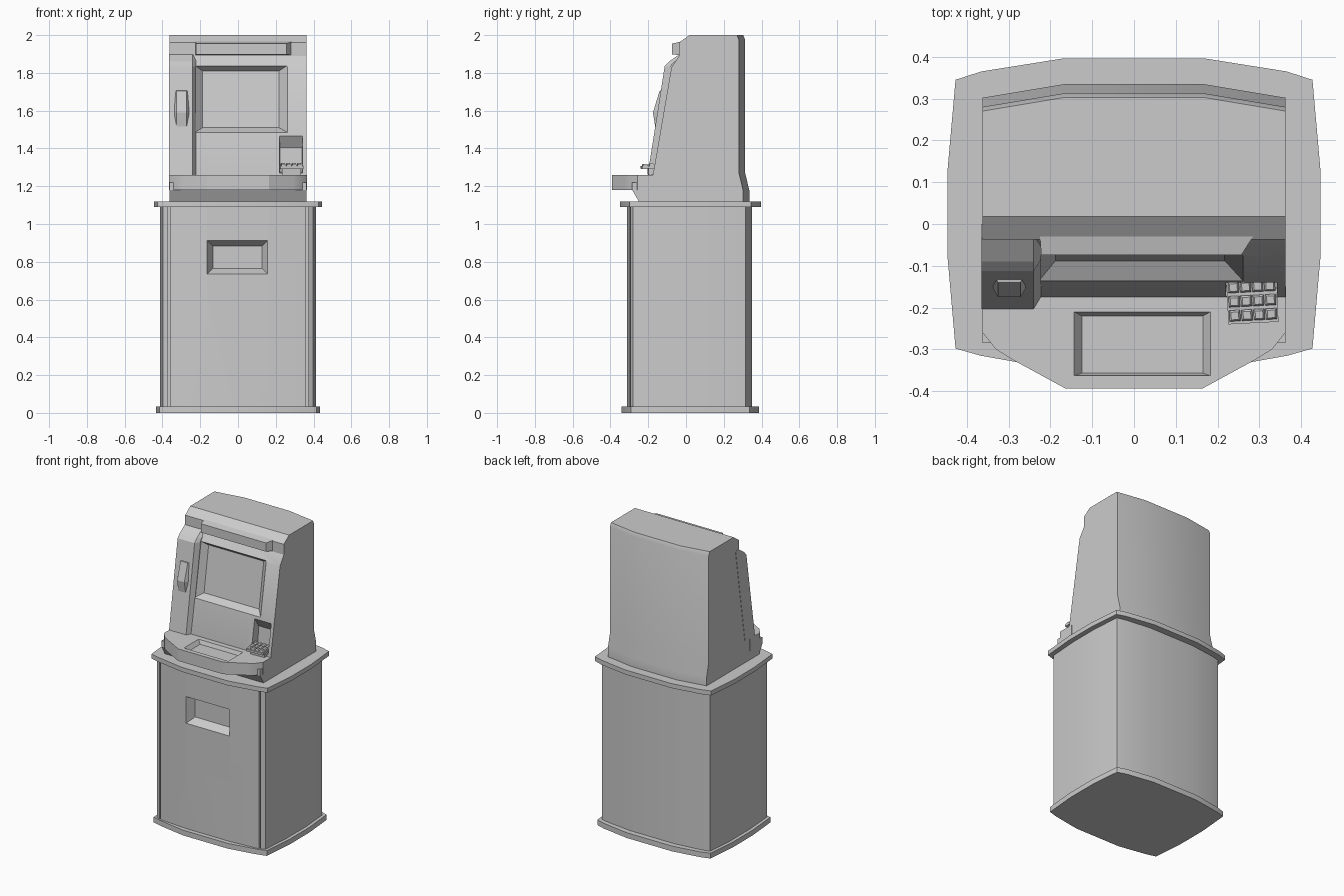
import bpy, bmesh, math
from mathutils import Matrix, Vector

if "Cube" in bpy.data.objects:
    bpy.data.objects.remove(bpy.data.objects["Cube"])


def add_loft(bm, rings):
    """Skin a list of equal-length point rings and cap both ends."""
    vs = [[bm.verts.new(p) for p in r] for r in rings]
    n = len(vs[0])
    for a, b in zip(vs, vs[1:]):
        for i in range(n):
            j = (i + 1) % n
            bm.faces.new((a[i], a[j], b[j], b[i]))
    bm.faces.new(vs[0])
    bm.faces.new(vs[-1])


def finish(name, bm, smooth=True):
    bmesh.ops.recalc_face_normals(bm, faces=bm.faces)
    me = bpy.data.meshes.new(name)
    bm.to_mesh(me)
    bm.free()
    ob = bpy.data.objects.new(name, me)
    bpy.context.collection.objects.link(ob)
    if smooth:
        activate(ob)
        bpy.ops.object.shade_smooth_by_angle(angle=math.radians(25))
    return ob


def activate(ob):
    bpy.ops.object.select_all(action='DESELECT')
    ob.select_set(True)
    bpy.context.view_layer.objects.active = ob


def loft(name, rings, smooth=True):
    bm = bmesh.new()
    add_loft(bm, rings)
    return finish(name, bm, smooth)


def prism(name, plan, z0, z1):
    return loft(name, [[(x, y, z) for x, y in plan] for z in (z0, z1)])


def mirror(half):
    """Complete a right-half plan (front to back) with its left half."""
    return half + [(-x, y) for x, y in reversed(half)]


def rect_xz(x0, x1, z0, z1, y0, y1):
    """Upright rectangle, y0 at its bottom and y1 at its top."""
    return [(x0, y0, z0), (x1, y0, z0), (x1, y1, z1), (x0, y1, z1)]


def rect_xy(x0, x1, y0, y1, z):
    return [(x0, y0, z), (x1, y0, z), (x1, y1, z), (x0, y1, z)]


def pocket(target, outer, inner):
    """Cut a tapered recess whose rim is outer and floor is inner."""
    over = [Vector(o) + (Vector(o) - Vector(i)) * 0.2 for o, i in zip(outer, inner)]
    cutter = loft("cutter", [over, inner], False)
    cutter.hide_render = True
    mod = target.modifiers.new("recess", 'BOOLEAN')
    mod.operation = 'DIFFERENCE'
    mod.solver = 'EXACT'
    mod.object = cutter
    activate(target)
    bpy.ops.object.modifier_apply(modifier=mod.name)
    bpy.data.objects.remove(cutter)


# Plinth and top plate with bowed sides
plate = [(0.17, -0.35), (0.367, -0.315), (0.427, -0.298), (0.446, -0.08),
         (0.446, 0.13), (0.427, 0.345), (0.365, 0.365), (0.17, 0.396)]
prism("cabinet_top_plate", mirror(plate), 1.09, 1.12)
prism("plinth", mirror([(x * 0.975, y * 0.975) for x, y in plate]), 0, 0.035)

# Lower cabinet, with a groove either side of the front door
cabinet = [(0.165, -0.312), (0.361, -0.296), (0.361, -0.28), (0.373, -0.28),
           (0.373, -0.294), (0.398, -0.28), (0.413, -0.08), (0.413, 0.13),
           (0.398, 0.315), (0.34, 0.328), (0.165, 0.35)]
cab = prism("lower_cabinet", mirror(cabinet), 0.03, 1.095)
pocket(cab, rect_xz(-0.163, 0.157, 0.735, 0.912, -0.312, -0.312),
       rect_xz(-0.133, 0.127, 0.765, 0.883, -0.26, -0.26))

# Upper housing: side profile (y, z), back points bowed outward
front = [(-0.25, 1.12), (-0.285, 1.18), (-0.285, 1.22), (-0.175, 1.22),
         (-0.175, 1.26), (-0.077, 1.83), (-0.037, 1.89), (-0.037, 1.96), (0.018, 2.0)]
back = [(0.27, 2.0), (0.28, 1.975), (0.28, 1.27), (0.302, 1.18), (0.302, 1.12)]
rings = []
for x, bow in ((-0.363, 0), (-0.165, 0.033), (0.165, 0.033), (0.363, 0)):
    rings.append([(x, y, z) for y, z in front] + [(x, y + bow, z) for y, z in back])
housing = loft("upper_housing", rings)

# Screen recess and keypad alcove
pocket(housing, rect_xz(-0.228, 0.262, 1.485, 1.84, -0.137, -0.076),
       rect_xz(-0.188, 0.217, 1.51, 1.81, -0.088, -0.04))
pocket(housing, rect_xz(0.22, 0.342, 1.27, 1.467, -0.173, -0.14),
       rect_xz(0.222, 0.34, 1.275, 1.405, -0.11, -0.10))

# Shelf with shallow tray
shelf_plan = [(0.165, -0.393), (0.29, -0.325), (0.33, -0.30), (0.364, -0.258), (0.364, -0.15)]
shelf = prism("shelf", mirror(shelf_plan), 1.18, 1.26)
pocket(shelf, rect_xy(-0.143, 0.183, -0.363, -0.21, 1.26),
       rect_xy(-0.125, 0.165, -0.357, -0.22, 1.235))

# Lamp housing across the header
loft("header_lamp", [rect_xz(-0.225, 0.285, 1.895, 1.965, -0.03, -0.03),
                     rect_xz(-0.222, 0.257, 1.897, 1.955, -0.074, -0.074)], False)

# Raised left panel
panel = [(-0.1, 1.26), (-0.203, 1.26), (-0.113, 1.835), (-0.09, 1.86),
         (-0.033, 1.9), (0.0, 1.9)]
bm = bmesh.new()
add_loft(bm, [[(x, y, z) for y, z in panel] for x in (-0.365, -0.24)]
         + [[(-0.222, y + 0.03, z) for y, z in panel]])
finish("left_panel", bm, False)

# Card reader bulge on the left panel
bulge = [(-0.13, 1.475), (-0.157, 1.478), (-0.175, 1.59), (-0.14, 1.705), (-0.11, 1.71)]
bm = bmesh.new()
add_loft(bm, [[(x, y + dy, z) for y, z in bulge]
              for x, dy in ((-0.337, 0.02), (-0.325, 0), (-0.272, 0), (-0.26, 0.02))])
finish("card_reader", bm, False)

# Keypad: plate on a stem with twelve tapered keys
bm = bmesh.new()
add_loft(bm, [rect_xy(-0.05, 0.05, -0.02, 0.05, -0.045),
              rect_xy(-0.05, 0.05, -0.02, 0.05, -0.01)])
add_loft(bm, [rect_xy(-0.06, 0.06, -0.055, 0.05, z) for z in (-0.012, 0.003)])
for col in range(4):
    for row in range(3):
        x, y = (col - 1.5) * 0.029, (row - 1) * 0.034 - 0.001
        add_loft(bm, [rect_xy(x - s, x + s, y - s, y + s, z)
                      for s, z in ((0.013, 0.002), (0.013, 0.008), (0.009, 0.014))])
keypad = finish("keypad", bm, False)
keypad.data.transform(Matrix.Translation((0.283, -0.182, 1.306))
                      @ Matrix.Rotation(math.radians(3), 4, 'Z')
                      @ Matrix.Rotation(math.radians(3), 4, 'X'))
